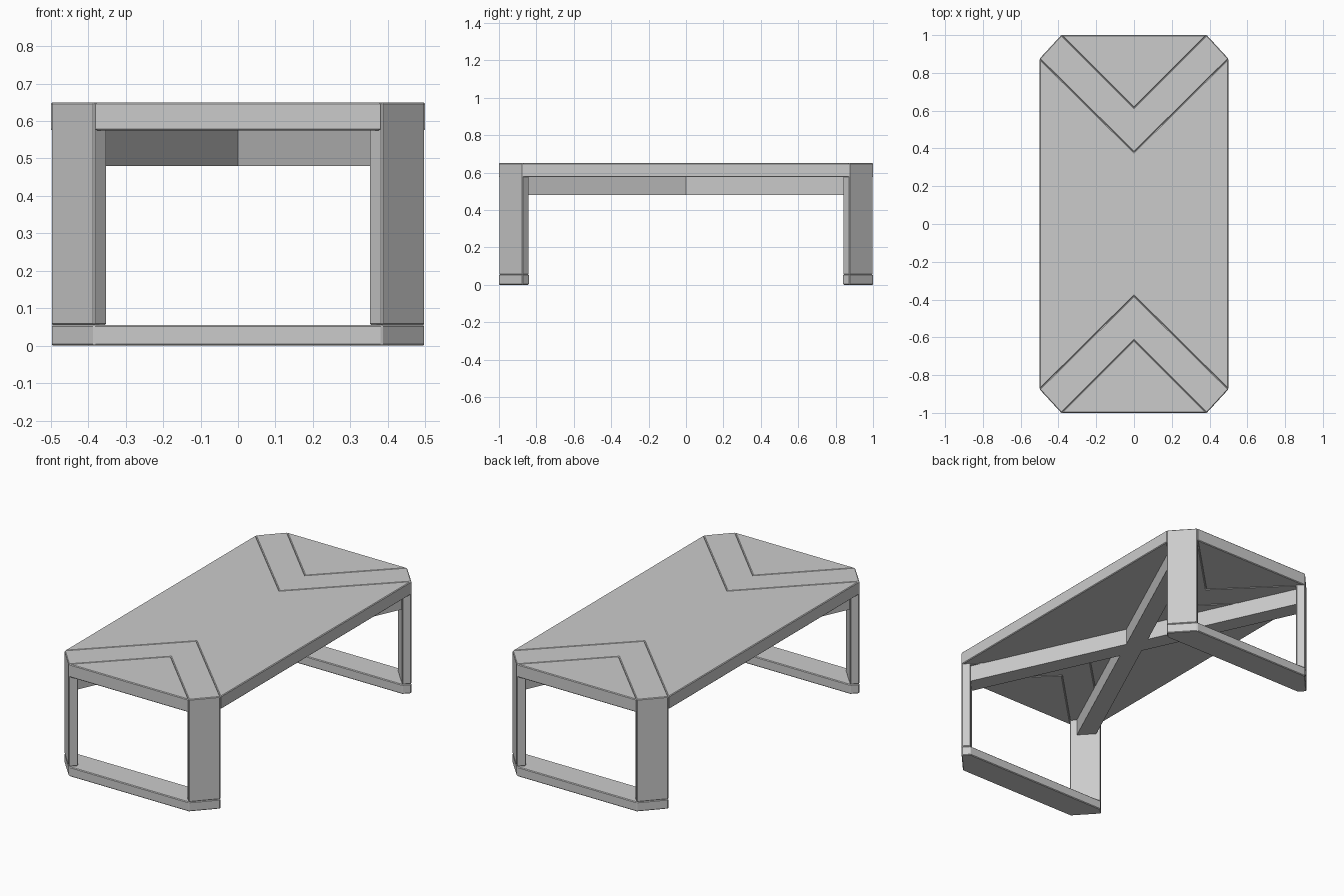
import bpy, bmesh

if "Cube" in bpy.data.objects:
    bpy.data.objects.remove(bpy.data.objects["Cube"])

grey = bpy.data.materials.new("plain grey")
grey.diffuse_color = (0.6, 0.6, 0.6, 1)
grey.use_nodes = True
grey.node_tree.nodes["Principled BSDF"].inputs["Base Color"].default_value = grey.diffuse_color


def prism(name, pts, z0, z1, bevel=0.004):
    """Extrude a flat outline from z0 to z1, with a small edge bevel."""
    bm = bmesh.new()
    face = bm.faces.new([bm.verts.new((x, y, z0)) for x, y in pts])
    ext = bmesh.ops.extrude_face_region(bm, geom=[face])
    up = [v for v in ext["geom"] if isinstance(v, bmesh.types.BMVert)]
    bmesh.ops.translate(bm, verts=up, vec=(0, 0, z1 - z0))
    bmesh.ops.recalc_face_normals(bm, faces=bm.faces)
    me = bpy.data.meshes.new(name)
    bm.to_mesh(me)
    bm.free()
    me.materials.append(grey)
    ob = bpy.data.objects.new(name, me)
    bpy.context.collection.objects.link(ob)
    if bevel:
        mod = ob.modifiers.new("bevel", "BEVEL")
        mod.width = bevel
        mod.segments = 1
    return ob


def flip(pts, sx, sy):
    return [(x * sx, y * sy) for x, y in pts]


# Key points of one corner: outer chamfer A-B and inner leg face C-D
A, B = (0.385, 1.0), (0.5, 0.875)
C, D = (0.35, 0.965), (0.465, 0.84)
TIP_IN, TIP_OUT = (0, 0.615), (0, 0.38)
Z_FOOT, Z_UNDER, Z_TOP = 0.055, 0.575, 0.65


def mx(p):
    return (-p[0], p[1])


# Centre panel with V-shaped notches at both ends
half = [B, TIP_OUT, mx(B)]
prism("centre_panel", half + flip(half, -1, -1), Z_UNDER, Z_TOP)

for sy, end in ((-1, "front"), (1, "back")):
    # V band, end triangle and floor bar
    band = [A, B, TIP_OUT, mx(B), mx(A), TIP_IN]
    prism(end + "_v_band", flip(band, 1, sy), Z_UNDER, Z_TOP)
    prism(end + "_end_panel", flip([A, TIP_IN, mx(A)], 1, sy), Z_UNDER, Z_TOP)
    prism(end + "_foot_bar", flip([A, B, D, mx(D), mx(B), mx(A)], 1, sy), 0, Z_FOOT)
    # Legs continue the band down from the chamfered corners
    for sx, side in ((-1, "left"), (1, "right")):
        prism(f"{end}_{side}_leg", flip([A, B, D, C], sx, sy), Z_FOOT, Z_TOP - 0.01)

# Crossed beams under the top, running between opposite legs
end_cut = [(0.4566, 0.8723), (0.3834, 0.9517)]
beam = end_cut + flip(end_cut, -1, -1)
for sx, name in ((1, "cross_beam_a"), (-1, "cross_beam_b")):
    prism(name, flip(beam, sx, 1), 0.48, Z_UNDER + 0.003, 0)
